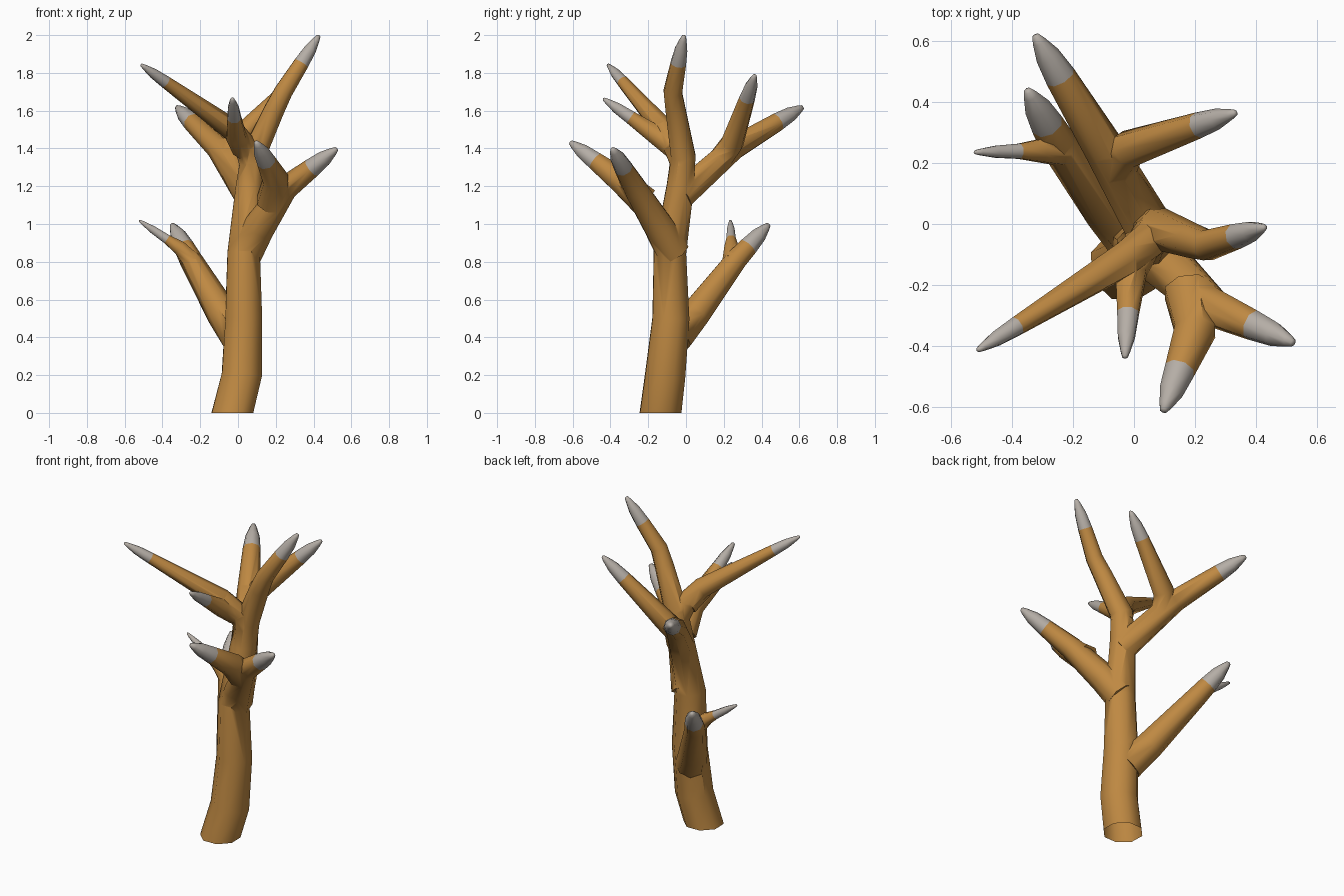
import bpy, bmesh, math
from mathutils import Vector

if "Cube" in bpy.data.objects:
    bpy.data.objects.remove(bpy.data.objects["Cube"])

SIDES = 8
GREY_LENGTH = 0.18


def material(name, rgb):
    m = bpy.data.materials.new(name)
    m.diffuse_color = (*rgb, 1.0)
    m.use_nodes = True
    m.node_tree.nodes["Principled BSDF"].inputs["Base Color"].default_value = m.diffuse_color
    return m


wood = material("golden brown wood", (0.52, 0.25, 0.055))
grey = material("pale grey tips", (0.46, 0.42, 0.38))


def limb(name, r_start, r_end, *path):
    """Tapering tube along the path, ending in a blunt grey point."""
    pts = [Vector(p) for p in path]
    tip = pts.pop()
    pts.append(tip + (pts[-1] - tip).normalized() * GREY_LENGTH)
    wood_rings = len(pts)
    # radius shrinks with the distance travelled
    dist = [0.0]
    for a, b in zip(pts, pts[1:]):
        dist.append(dist[-1] + (b - a).length)
    radii = [(r_start + (r_end - r_start) * (d / dist[-1]) ** 1.3) * 1.03 for d in dist]
    # rounded grey end
    last, r = pts[-1], radii[-1]
    for f in (0.5, 0.84, 0.97):
        pts.append(last.lerp(tip, f))
        radii.append(r * (1 - 0.8 * f * f))

    bm = bmesh.new()
    rings, side = [], Vector((1, 0.03, 0))
    for i, (p, r) in enumerate(zip(pts, radii)):
        nxt = pts[i + 1] if i + 1 < len(pts) else tip
        d = (nxt - pts[max(i - 1, 0)]).normalized()
        if p.z == 0:
            d = Vector((0, 0, 1))          # flat cut at the ground
        side = (side - d * side.dot(d)).normalized()
        up = d.cross(side)
        angles = [2 * math.pi * (k + 0.5) / SIDES for k in range(SIDES)]
        rings.append([bm.verts.new(p + (side * math.cos(a) + up * math.sin(a)) * r) for a in angles])
    apex = bm.verts.new(tip)
    for k in range(SIDES):
        j = (k + 1) % SIDES
        for i in range(len(rings) - 1):
            f = bm.faces.new((rings[i][k], rings[i][j], rings[i + 1][j], rings[i + 1][k]))
            f.material_index = int(i >= wood_rings - 1)
        bm.faces.new((rings[-1][k], rings[-1][j], apex)).material_index = 1
    bm.faces.new(rings[0][::-1])
    bmesh.ops.recalc_face_normals(bm, faces=bm.faces)
    me = bpy.data.meshes.new(name)
    bm.to_mesh(me)
    bm.free()
    me.materials.append(wood)
    me.materials.append(grey)
    ob = bpy.data.objects.new(name, me)
    bpy.context.collection.objects.link(ob)
    return ob


def join(branch):
    """Merge a branch into the trunk as one skin."""
    bpy.context.view_layer.objects.active = trunk
    mod = trunk.modifiers.new("join", 'BOOLEAN')
    mod.operation = 'UNION'
    mod.solver = 'EXACT'
    mod.object = branch
    bpy.ops.object.modifier_apply(modifier=mod.name)
    bpy.data.objects.remove(branch, do_unlink=True)


# trunk running up into the leader
trunk = limb("tree_trunk", .115, .042, (-.03, -.135, 0), (.02, -.11, .2), (.03, -.08, .5),
             (.03, -.085, .85), (.06, -.03, 1.2), (.08, -.015, 1.36), (.19, -.055, 1.6),
             (.24, -.07, 1.7), (.43, -.01, 2))

# low back-left branch and its twig
join(limb("low_branch", .088, .053, (0, -.05, .4), (-.08, .045, .52), (-.25, .265, .81), (-.35, .44, 1)))
join(limb("low_twig", .05, .026, (-.24, .24, .8), (-.31, .24, .875), (-.525, .235, 1.02)))

# front-right branch and its twig
join(limb("front_branch", .09, .05, (.04, -.07, .85), (.11, -.14, .98), (.25, -.27, 1.19), (.525, -.39, 1.4)))
join(limb("front_twig", .083, .05, (.18, -.22, 1.12), (.2, -.35, 1.235), (.095, -.615, 1.435)))

# back branch and its twig
join(limb("back_branch", .078, .05, (.06, -.03, 1.15), (-.1, .25, 1.4), (-.325, .62, 1.62)))
join(limb("back_twig", .065, .042, (-.06, .18, 1.34), (-.02, .245, 1.43), (.335, .365, 1.79)))

# upper front-left branch and its twig
join(limb("upper_branch", .066, .032, (.08, -.01, 1.3), (.04, -.06, 1.41), (-.03, -.115, 1.5), (-.515, -.415, 1.845)))
join(limb("upper_twig", .062, .037, (.03, -.06, 1.4), (-.01, -.15, 1.465), (-.03, -.44, 1.665)))

# open cut at the bottom of the trunk
bm = bmesh.new()
bm.from_mesh(trunk.data)
base = [f for f in bm.faces if all(v.co.z < 0.001 for v in f.verts)]
bmesh.ops.delete(bm, geom=base, context='FACES_ONLY')
bm.to_mesh(trunk.data)
bm.free()

bpy.ops.object.select_all(action='DESELECT')
trunk.select_set(True)
bpy.context.view_layer.objects.active = trunk
bpy.ops.object.shade_smooth_by_angle(angle=math.radians(50))
